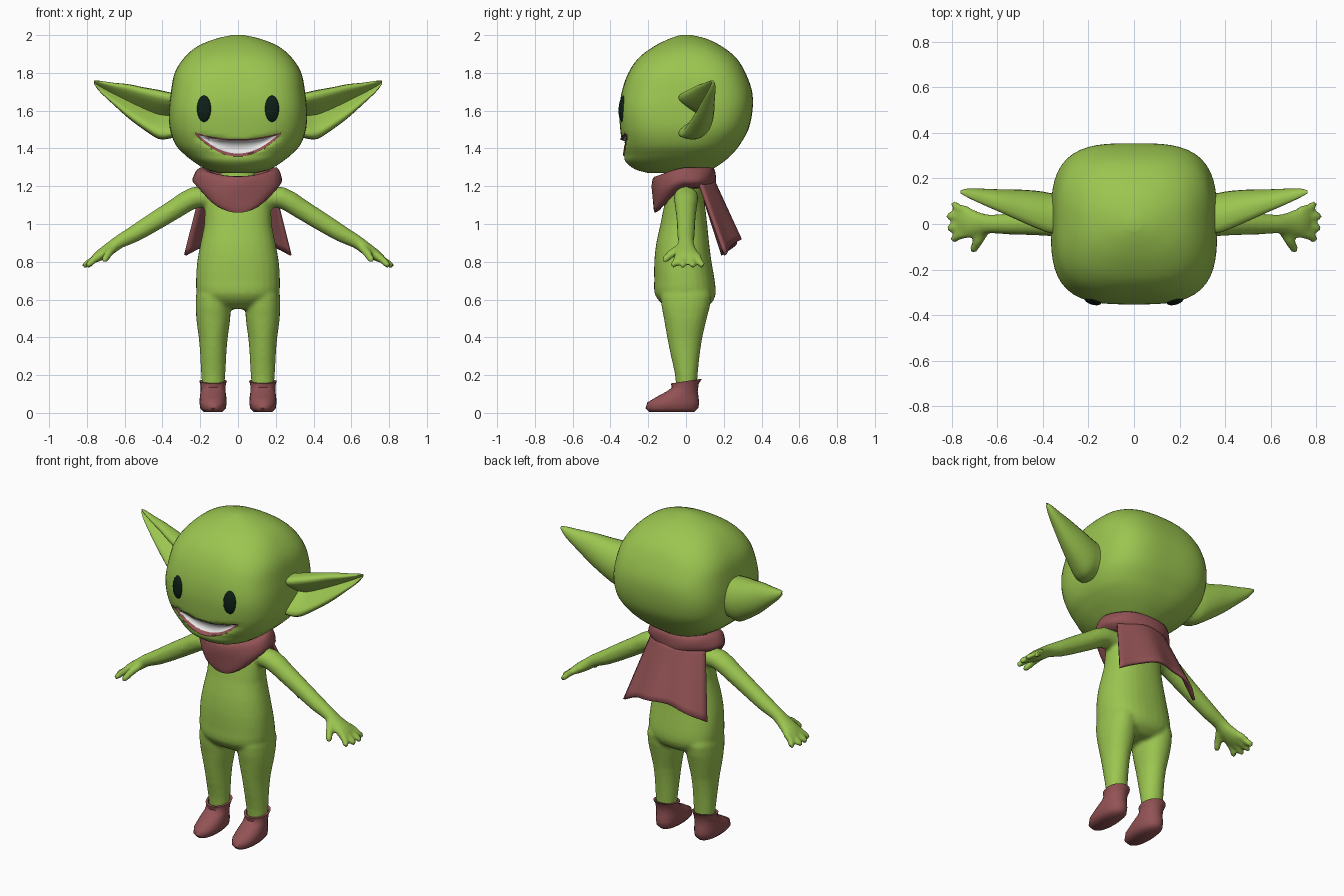
import bpy, bmesh, math
from mathutils import Vector
from mathutils.bvhtree import BVHTree

if "Cube" in bpy.data.objects:
    bpy.data.objects.remove(bpy.data.objects["Cube"])


def material(name, r, g, b):
    m = bpy.data.materials.new(name)
    m.diffuse_color = (r, g, b, 1)
    m.use_nodes = True
    m.node_tree.nodes["Principled BSDF"].inputs["Base Color"].default_value = m.diffuse_color
    return m


GREEN = material("skin green", 0.33, 0.56, 0.08)
RED = material("cloth red", 0.29, 0.085, 0.09)
DARK = material("eye dark", 0.004, 0.014, 0.008)
WHITE = material("teeth white", 0.8, 0.8, 0.8)


def finish(name, bm, mat, angle=60):
    bmesh.ops.recalc_face_normals(bm, faces=bm.faces)
    me = bpy.data.meshes.new(name)
    bm.to_mesh(me)
    bm.free()
    me.materials.append(mat)
    ob = bpy.data.objects.new(name, me)
    bpy.context.collection.objects.link(ob)
    bpy.ops.object.select_all(action='DESELECT')
    ob.select_set(True)
    bpy.context.view_layer.objects.active = ob
    bpy.ops.object.shade_smooth_by_angle(angle=math.radians(angle))
    return ob


def loft(bm, rings):
    """Skin closed rings of points and cap both ends."""
    vs = [[bm.verts.new(p) for p in r] for r in rings]
    n = len(vs[0])
    for a, b in zip(vs, vs[1:]):
        for i in range(n):
            bm.faces.new((a[i], a[(i + 1) % n], b[(i + 1) % n], b[i]))
    bm.faces.new(vs[0])
    bm.faces.new(vs[-1])


def sheet(bm, nu, nv, f):
    """Open grid of quads from f(u, v) with u, v in 0..1."""
    vs = [[bm.verts.new(f(i / nu, j / nv)) for j in range(nv + 1)] for i in range(nu + 1)]
    for i in range(nu):
        for j in range(nv):
            bm.faces.new((vs[i][j], vs[i + 1][j], vs[i + 1][j + 1], vs[i][j + 1]))


def refine(rows, k):
    """Catmull-Rom interpolation of profile rows."""
    out = []
    for i in range(len(rows) - 1):
        q = [rows[max(i - 1, 0)], rows[i], rows[i + 1], rows[min(i + 2, len(rows) - 1)]]
        for j in range(k):
            t = j / k
            out.append([0.5 * (2 * b + (c - a) * t + (2 * a - 5 * b + 4 * c - d) * t * t
                               + (3 * b - a - 3 * c + d) * t ** 3) for a, b, c, d in zip(*q)])
    return out + [rows[-1]]


def level_ring(row, n, cx=0.0):
    """Superellipse at height z from (z, y front, y back, half width, exponent)."""
    z, y0, y1, rx, e = row
    pts = []
    for i in range(n):
        a = 2 * math.pi * i / n
        c, s = math.cos(a), math.sin(a)
        k = (abs(c) ** e + abs(s) ** e) ** (-1 / e)
        pts.append(Vector((cx + rx * c * k, (y0 + y1) / 2 + (y1 - y0) / 2 * s * k, z)))
    return pts


def tube(bm, rows, n=14):
    """Limb through (x, y, z, half thickness, half width in y)."""
    rings = []
    for i, (x, y, z, rn, ry) in enumerate(rows):
        a, b = rows[max(i - 1, 0)], rows[min(i + 1, len(rows) - 1)]
        d = Vector((b[0] - a[0], b[1] - a[1], b[2] - a[2])).normalized()
        w = (Vector((0, 1, 0)) - d * d.y).normalized()
        up = d.cross(w)
        rings.append([Vector((x, y, z)) + w * ry * math.cos(t) + up * rn * math.sin(t)
                      for t in (2 * math.pi * j / n for j in range(n))])
    loft(bm, rings)


# Head: rounded box with a recessed mouth
HEAD = [(1.27, -.20, .10, .10, 2), (1.29, -.27, .14, .17, 2.2), (1.33, -.32, .20, .235, 2.4),
        (1.37, -.328, .245, .285, 2.6), (1.42, -.337, .285, .33, 2.8), (1.5, -.348, .33, .36, 3.1),
        (1.6, -.353, .352, .365, 3.3), (1.7, -.34, .35, .355, 3.2), (1.8, -.305, .315, .335, 3),
        (1.88, -.25, .265, .285, 2.7), (1.94, -.17, .19, .215, 2.4), (1.98, -.09, .11, .12, 2.1),
        (2.0, -.03, .03, .03, 2)]
MW = 0.225


def mouth(x, t):
    """Height in the grin: t = 0 lower edge, 1 upper edge."""
    q = (x / MW) ** 2
    low, high = 1.365 + .115 * q, 1.445 + .035 * q
    return low + (high - low) * t


rings = [level_ring(r, 72) for r in refine(HEAD, 5)]
for p in (p for r in rings for p in r):
    if p.y < 0 and abs(p.x) < MW:
        lo, hi = mouth(p.x, 0), mouth(p.x, 1)
        if lo < p.z < hi:
            t = (p.z - lo) / (hi - lo)
            p.y += .04 * math.sqrt(4 * t * (1 - t)) * math.sqrt(1 - (p.x / MW) ** 2)
bm = bmesh.new()
loft(bm, rings)
tree = BVHTree.FromBMesh(bm)
finish("head", bm, GREEN)


def on_face(x, z, off=0.005):
    hit = tree.ray_cast(Vector((x, -1, z)), Vector((0, 1, 0)))[0]
    return Vector((x, hit.y - off, z))


# Teeth and lip lines laid on the face
bm = bmesh.new()
sheet(bm, 40, 10, lambda u, v: on_face((2 * u - 1) * MW * .97, mouth((2 * u - 1) * MW * .97, v)))
finish("teeth", bm, WHITE)
for name, edge, w in (("lower_lip", 0, .008), ("upper_lip", 1, .004)):
    bm = bmesh.new()
    sheet(bm, 40, 2, lambda u, v: on_face((2 * u - 1) * MW, mouth((2 * u - 1) * MW, edge)
                                          + (2 * v - 1) * w, .008))
    finish(name, bm, RED)

for side, tag in ((1, "left"), (-1, "right")):
    # Eye: flat oval button
    bm = bmesh.new()
    bmesh.ops.create_uvsphere(bm, u_segments=24, v_segments=14, radius=1)
    c = on_face(side * .18, 1.61, 0)
    for v in bm.verts:
        x, z = c.x + v.co.x * .037, c.z + v.co.z * .07
        v.co = on_face(x, z, -v.co.y * .014)
    finish(tag + "_eye", bm, DARK)

    # Ear: pointed cone with a cupped front
    EAR = [(.29, .03, 1.575, .10, .11), (.36, .03, 1.575, .105, .122), (.42, .045, 1.58, .10, .13),
           (.50, .068, 1.612, .083, .112), (.58, .09, 1.65, .062, .09), (.66, .112, 1.69, .043, .058),
           (.73, .132, 1.728, .024, .03), (.762, .14, 1.75, .008, .01)]
    rings = []
    for x, yc, zc, ry, rz in refine(EAR, 3):
        ring = []
        for i in range(28):
            a = 2 * math.pi * i / 28
            co, s = math.cos(a), math.sin(a)
            y = co if co > 0 else -1.7 * abs(co * s) + .4 * co * co
            ring.append((side * x, yc + ry * y, zc + rz * s))
        rings.append(ring)
    bm = bmesh.new()
    loft(bm, rings)
    finish(tag + "_ear", bm, GREEN)

    # Boot with a flared, tilted cuff
    BOOT = [(.005, -.195, .045, .05, 2.3), (.025, -.214, .065, .068, 2.3), (.055, -.205, .07, .072, 2.2),
            (.085, -.155, .066, .07, 2.1), (.115, -.10, .062, .066, 2), (.145, -.075, .068, .066, 2),
            (.168, -.08, .084, .073, 2), (.168, -.066, .07, .06, 2), (.14, -.05, .055, .05, 2)]
    bm = bmesh.new()
    rings = [level_ring(r, 24, side * .132) for r in BOOT]
    for p in (p for r in rings[5:] for p in r):
        p.z += .15 * p.y
    loft(bm, rings)
    finish(tag + "_boot", bm, RED)

# Body: torso, neck, legs, arms and hands fused into one skin
TORSO = [(.55, -.08, .09, .13, 2), (.58, -.13, .135, .19, 2.2), (.63, -.166, .157, .218, 2.4),
         (.7, -.168, .152, .222, 2.4), (.8, -.168, .135, .216, 2.3), (.9, -.157, .122, .198, 2.3),
         (1.0, -.135, .112, .178, 2.3), (1.1, -.115, .1, .175, 2.3), (1.18, -.09, .085, .165, 2.2),
         (1.23, -.07, .07, .1, 2), (1.32, -.065, .065, .085, 2)]
LEG = [(.7, -.1, .1, .07, 2), (.62, -.135, .135, .092, 2.2), (.5, -.117, .11, .09, 2.2),
       (.4, -.1, .087, .077, 2), (.3, -.08, .072, .069, 2), (.2, -.058, .062, .064, 2),
       (.1, -.05, .055, .055, 2)]
ARM = [(.12, 0, 1.14, .055, .06), (.23, 0, 1.14, .058, .065), (.33, 0, 1.082, .054, .057),
       (.44, 0, 1.014, .051, .05), (.55, 0, .947, .045, .047), (.63, 0, .905, .036, .042),
       (.68, 0, .868, .034, .052), (.73, .004, .835, .03, .068), (.765, .006, .812, .02, .066)]
FINGERS = [(.068, .085, .797), (.03, .035, .82), (-.012, -.018, .818), (-.05, -.066, .80)]
bm = bmesh.new()
loft(bm, [level_ring(r, 32) for r in refine(TORSO, 2)])
for side in (1, -1):
    loft(bm, [level_ring(r, 24, side * .131) for r in refine(LEG, 2)])
    tube(bm, [(side * r[0], *r[1:]) for r in refine(ARM, 2)])
    for y0, y1, x in FINGERS:
        tube(bm, [(side * .73, y0 * .9, .835, .02, .018), (side * .77, y0, .806, .02, .02),
                  (side * (x - .008), y1, .783, .018, .018), (side * x, y1, .772, .01, .01)], 10)
    tube(bm, [(side * .65, -.015, .885, .024, .024), (side * .685, -.075, .845, .023, .023),
              (side * .705, -.11, .812, .019, .019), (side * .71, -.12, .80, .01, .01)], 10)
body = finish("body", bm, GREEN)
m = body.modifiers.new("fuse", 'REMESH')
m.mode, m.voxel_size, m.use_smooth_shade = 'VOXEL', .011, True
m = body.modifiers.new("soften", 'SMOOTH')
m.factor, m.iterations = .5, 4

# Scarf: wrapped collar that hangs lower in front
#        half x, half y, height, front drop
SCARF = [(.10, .085, 1.21, 0), (.13, .105, 1.265, .03), (.185, .14, 1.298, .045), (.215, .163, 1.29, .05),
         (.232, .17, 1.255, .06), (.236, .168, 1.225, .08), (.212, .165, 1.205, .115),
         (.18, .158, 1.19, .13), (.14, .135, 1.19, .12)]
rings = []
for k, (rx, ry, z, drop) in enumerate(refine(SCARF, 2)):
    ring = []
    for i in range(40):
        a = 2 * math.pi * i / 40
        f = max(0, -math.sin(a)) ** 1.3
        w = 1 + .018 * math.sin(5 * a + k * .5)
        ring.append((rx * w * math.cos(a), -.01 + ry * w * math.sin(a), z - drop * f))
    rings.append(ring)
bm = bmesh.new()
loft(bm, rings)
finish("scarf", bm, RED)


# Cape: flared cloth hanging from the back of the scarf
def cape_point(s, v):
    u = 2 * s - 1
    return (u * (.18 + .10 * v), .145 + .135 * v - .08 * u * u + .012 * v * math.sin(7 * u),
            1.23 - .31 * v - .085 * v * u * u)


bm = bmesh.new()
sheet(bm, 20, 10, cape_point)
cape = finish("cape", bm, RED)
m = cape.modifiers.new("thickness", 'SOLIDIFY')
m.thickness, m.offset = .016, 0
